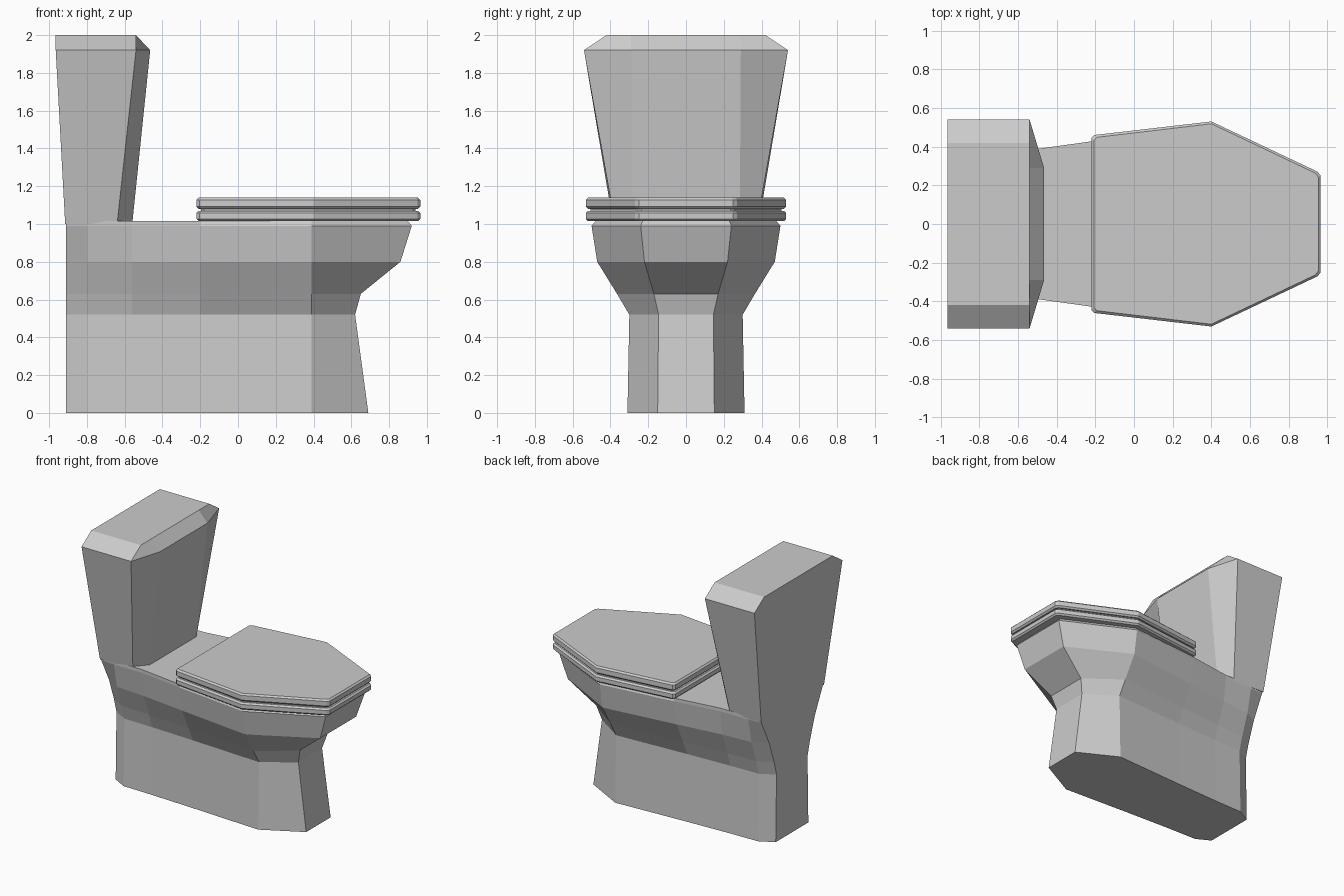
import bpy, bmesh

if "Cube" in bpy.data.objects:
    bpy.data.objects.remove(bpy.data.objects["Cube"])


def finish(name, bm):
    bmesh.ops.recalc_face_normals(bm, faces=bm.faces)
    me = bpy.data.meshes.new(name)
    bm.to_mesh(me)
    bm.free()
    ob = bpy.data.objects.new(name, me)
    bpy.context.collection.objects.link(ob)
    return ob


def loft(name, levels):
    """levels: (z, half outline as (x, y)); outlines are mirrored in y and skinned."""
    bm = bmesh.new()
    rings = []
    for z, half in levels:
        pts = half + [(x, -y) for x, y in reversed(half)]
        rings.append([bm.verts.new((x, y, z)) for x, y in pts])
    for a, b in zip(rings, rings[1:]):
        for i in range(len(a)):
            j = (i + 1) % len(a)
            bm.faces.new((a[i], a[j], b[j], b[i]))
    bm.faces.new(rings[0][::-1])
    bm.faces.new(rings[-1])
    return finish(name, bm)


# Pedestal and bowl: front x, then half widths at fixed stations along x
stations = [0.39, -0.20, -0.56, -0.80, -0.91]
body_rows = [
    (0.00, 0.69, [0.15, 0.31, 0.28, 0.265, 0.26, 0.20]),
    (0.52, 0.62, [0.145, 0.30, 0.27, 0.255, 0.25, 0.19]),
    (0.63, 0.65, [0.17, 0.365, 0.32, 0.29, 0.28, 0.22]),
    (0.80, 0.86, [0.22, 0.47, 0.40, 0.355, 0.34, 0.28]),
    (0.99, 0.92, [0.24, 0.50, 0.43, 0.38, 0.38, 0.375]),
    (1.015, 0.90, [0.23, 0.48, 0.43, 0.38, 0.38, 0.38]),
]
loft("bowl_and_pedestal",
     [(z, list(zip([fx] + stations, ys))) for z, fx, ys in body_rows])

# Cistern: widens upward, chamfered front corners and bevelled top
loft("cistern", [
    (1.00, [(-0.56, 0.285), (-0.64, 0.375), (-0.915, 0.385)]),
    (1.92, [(-0.465, 0.29), (-0.54, 0.54), (-0.965, 0.54)]),
    (2.00, [(-0.54, 0.29), (-0.54, 0.42), (-0.965, 0.42)]),
])


# Seat and lid: same outline with a small chamfer on the upper and lower rims
def outline(d):
    return [(0.965 - d, 0.25 - d * 0.6), (0.95 - d, 0.27 - d * 0.6),
            (0.40, 0.53 - d), (-0.205 + d, 0.46 - d), (-0.22 + d, 0.445 - d)]


def plate(name, z0, z1, c=0.012):
    loft(name, [(z0, outline(c)), (z0 + c, outline(0)),
                (z1 - c, outline(0)), (z1, outline(c))])


plate("seat", 1.015, 1.07)
plate("lid", 1.08, 1.14)

# Recessed spacer between seat and lid
loft("lid_spacer", [(1.065, outline(0.025)), (1.085, outline(0.025))])
